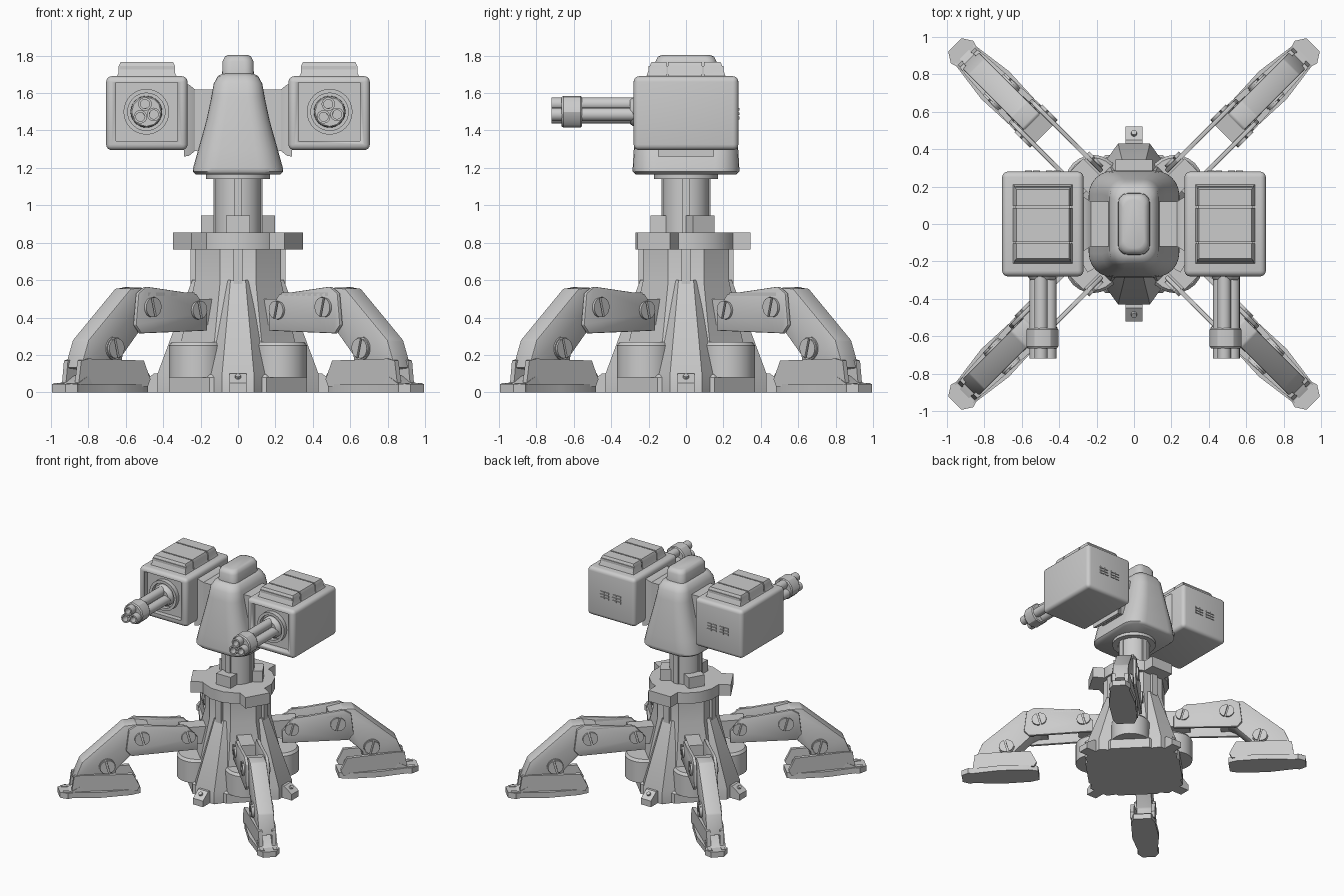
import bpy, bmesh, math
from math import radians, cos, sin, pi
from mathutils import Matrix

cube = bpy.data.objects.get("Cube")
if cube:
    bpy.data.objects.remove(cube)

GREY = bpy.data.materials.new("light_grey")
GREY.use_nodes = True
GREY.diffuse_color = (0.6, 0.6, 0.6, 1)
GREY.node_tree.nodes["Principled BSDF"].inputs["Base Color"].default_value = (0.6, 0.6, 0.6, 1)

# Side profile plane: u runs outward, v up, w sideways
SIDE = Matrix(((1, 0, 0, 0), (0, 0, -1, 0), (0, 1, 0, 0), (0, 0, 0, 1)))
# Depth plane: u = x, v = z, w = -y (towards the front)
FRONT = SIDE


def turn(deg):
    return Matrix.Rotation(radians(deg), 4, "Z")


def loft(name, rings, matrix=None, bevel=0.0, segs=2, smooth=30):
    """Skin a stack of equal-length 3D rings and cap both ends."""
    bm = bmesh.new()
    rows = [[bm.verts.new(p) for p in ring] for ring in rings]
    n = len(rows[0])
    for a, b in zip(rows, rows[1:]):
        for i in range(n):
            j = (i + 1) % n
            bm.faces.new((a[i], a[j], b[j], b[i]))
    bm.faces.new(rows[0][::-1])
    bm.faces.new(rows[-1])
    bmesh.ops.recalc_face_normals(bm, faces=bm.faces)
    if bevel:
        bmesh.ops.bevel(bm, geom=bm.edges[:], offset=bevel, segments=segs,
                        profile=0.5, affect="EDGES")
    mesh = bpy.data.meshes.new(name)
    if matrix:
        bm.transform(matrix)
    bm.to_mesh(mesh)
    bm.free()
    mesh.materials.append(GREY)
    obj = bpy.data.objects.new(name, mesh)
    bpy.context.collection.objects.link(obj)
    bpy.ops.object.select_all(action="DESELECT")
    obj.select_set(True)
    bpy.context.view_layer.objects.active = obj
    bpy.ops.object.shade_smooth_by_angle(angle=radians(smooth))
    return obj


def prism(name, pts, w0, w1, matrix=None, bevel=0.0):
    return loft(name, [[(u, v, w) for u, v in pts] for w in (w0, w1)], matrix, bevel)


def box(name, x, y, z, matrix=None, bevel=0.0, segs=2):
    rect = [(x[0], y[0]), (x[1], y[0]), (x[1], y[1]), (x[0], y[1])]
    return loft(name, [[(u, v, w) for u, v in rect] for w in z], matrix, bevel, segs)


def circle(r, n, cx=0, cy=0, start=0.0, sweep=2 * pi):
    return [(cx + r * cos(start + sweep * i / n), cy + r * sin(start + sweep * i / n))
            for i in range(n)]


def lathe(name, profile, n, matrix=None, start=0.0):
    return loft(name, [[(u, v, z) for u, v in circle(r, n, start=start)]
                       for r, z in profile], matrix)


def tube(name, outer, inner, z0, z1, n, matrix):
    """Open ended ring: outside, rim, inside wall and inner floor."""
    return lathe(name, [(outer, z0), (outer, z1), (inner, z1), (inner, z0 + 0.01)], n, matrix)


def rounded(hx, hy, rad, z, k=6):
    pts = []
    for q, (sx, sy) in enumerate(((1, 1), (-1, 1), (-1, -1), (1, -1))):
        for i in range(k + 1):
            a = pi / 2 * (q + i / k)
            pts.append((sx * (hx - rad) + rad * cos(a), sy * (hy - rad) + rad * sin(a), z))
    return pts


def bolt(name, u, v, w, r, matrix, out):
    """Slotted bolt head made of two half discs."""
    for k in range(2):
        a = radians(75) + k * pi
        half = [(u + r * cos(a + t) + 0.006 * cos(a + pi / 2),
                 v + r * sin(a + t) + 0.006 * sin(a + pi / 2))
                for t in [pi * i / 10 for i in range(11)]]
        prism(name, half, w, w + out * 0.014, matrix)


# Base plate and tower core
lathe("base_plate", [(0.40, 0), (0.40, 0.08), (0.385, 0.095)], 8, start=pi / 8)
lathe("tower_core", [(0.35, 0.09), (0.33, 0.27), (0.25, 0.59), (0.25, 0.77)], 8, start=pi / 8)
lathe("tower_front_drum", [(0.22, 0.55), (0.22, 0.855)], 24)

# Buttress fins with bolted toes
for a in range(0, 360, 90):
    m = turn(a)
    low = [(0.2, -.16), (.34, -.15), (.43, -.085), (.43, .085), (.34, .15), (.2, .16)]
    top = [(0.08, -.1), (.19, -.09), (.245, -.04), (.245, .04), (.19, .09), (.08, .1)]
    loft("buttress_fin", [[(u, v, 0.0) for u, v in low], [(u, v, 0.1) for u, v in low],
                          [(u, v, 0.6) for u, v in top]], m)
    prism("fin_toe", [(.3, 0), (.52, 0), (.52, .05), (.45, .1), (.3, .1)], -.045, .045, m @ SIDE)
    lathe("toe_bolt", [(.015, 0), (.015, .02)], 12,
          m @ Matrix.Translation((.478, 0, .075)) @ Matrix.Rotation(radians(35), 4, "Y"))
    box("upper_rib", (.2, .255), (-.025, .025), (.58, .77), m)
    box("neck_rib", (.1, .132), (-.02, .02), (.85, 1.15), m)

# Corner drums around the base
for a in range(45, 360, 90):
    lathe("corner_drum", [(.15, 0.08), (.15, .25), (.135, .27)], 24,
          turn(a) @ Matrix.Translation((.31, 0, 0)))

# Turning ring with three lugs, and the neck
lathe("turning_ring", [(.275, .765), (.275, .855)], 16, start=pi / 16)
for a in (90, 210, 330):
    box("ring_lug", (.2, .345), (-.1, .1), (.765, .855), turn(a))
    box("neck_block", (.08, .19), (-.065, .065), (.85, .945), turn(a + 60))
lathe("neck_column", [(.125, .84), (.125, 1.18)], 24)
lathe("neck_collar", [(.17, 1.14), (.17, 1.17)], 24)

# Head and cap
loft("head", [rounded(hx, hy, r, z) for z, hx, hy, r in (
    (1.165, .225, .27, .12), (1.18, .242, .285, .13), (1.2, .24, .285, .13),
    (1.29, .215, .28, .12), (1.45, .17, .26, .1), (1.58, .142, .24, .09),
    (1.65, .13, .225, .08), (1.69, .108, .2, .07), (1.705, .08, .17, .06))], smooth=50)
loft("head_cap", [rounded(hx, hy, .05, z) for z, hx, hy in (
    (1.68, .085, .165), (1.77, .083, .163), (1.795, .07, .15), (1.803, .055, .13))], smooth=50)

# Gun pods, one each side
for s in (-1, 1):
    cx = s * .4875
    at = Matrix.Translation((cx, 0, 1.4925))
    loft("shoulder_arm", [[(s * x, y, z) for y, z in (
        (-b, 1.455 - h), (b, 1.455 - h), (b, 1.455 + h), (-b, 1.455 + h))]
        for x, b, h in ((.08, .12, .165), (.23, .12, .165), (.262, .14, .19), (.29, .15, .195))])
    pod = box("gun_pod", (-.2175, .2175), (-.28, .28), (-.1975, .1975), at, .03, 4)
    # sunken front panel, cut with a hidden block
    cutter = box("pod_cutter", (-.165, .165), (-.4, -.24), (-.15, .165), at)
    cutter.hide_render = True
    cutter.hide_set(True)
    cut = pod.modifiers.new("front_recess", "BOOLEAN")
    cut.object = cutter
    cut.solver = "EXACT"
    # stepped roof in three bands
    for y0, y1 in ((-.215, -.105), (-.095, .085), (.095, .215)):
        e0, e1 = (.03 if y0 < -.2 else 0), (.03 if y1 > .2 else 0)
        loft("pod_roof", [[(cx - h, y0 + e0 * k, z), (cx + h, y0 + e0 * k, z),
                           (cx + h, y1 - e1 * k, z), (cx - h, y1 - e1 * k, z)]
                          for h, z, k in ((.165, 1.68, 0), (.152, 1.705, .3),
                                          (.15, 1.745, .7), (.14, 1.765, 1))])
    box("pod_roof_core", (cx - .145, cx + .145), (-.2, .2), (1.68, 1.745))
    # rear vents: two groups of three slats
    for gx in (-.055, .055):
        for k in (-1, 0, 1):
            for hx in (-.021, .021):
                box("rear_vent_slat", (cx + gx + hx - .018, cx + gx + hx + .018), (.275, .287),
                    (1.483 + k * .023, 1.497 + k * .023))
    # rotary gun
    gun = Matrix.Translation((s * .49, 0, 1.5)) @ FRONT
    tube("gun_mount", .122, .1, .23, .275, 32, gun)
    lathe("gun_hub", [(.085, .23), (.085, .27), (.065, .3)], 24, gun)
    for k in range(3):
        a = radians(100 + 120 * k)
        tube("gun_barrel", .036, .024, .24, .72, 16,
             gun @ Matrix.Translation((.042 * cos(a), .042 * sin(a), 0)))
    lathe("barrel_spine", [(.022, .25), (.022, .69)], 12, gun)
    lathe("barrel_clamp", [(.078, .555), (.085, .565), (.085, .655), (.078, .665)], 12, gun)

# Four folding legs
ARM = [(.32, .33), (.32, .43), (.4, .525), (.78, .565), (.84, .53), (.86, .36), (.82, .315)]
SHIN = [(.72, .50), (.78, .56), (.87, .555), (1.19, .28), (1.25, .13), (.95, .1),
        (.93, .2), (.8, .33), (.72, .37)]
SOLE = [(.75, -.07), (.82, -.095), (1.05, -.105), (1.27, -.075), (1.3, -.085), (1.355, -.05)]
WALL = [(.78, .03), (.76, .07), (.81, .17), (1.2, .18), (1.25, .17), (1.27, .03)]
for a in range(45, 360, 90):
    m = turn(a)
    side = m @ SIDE
    box("hip_lug", (.2, .44), (-.055, .055), (.36, .5), m)
    prism("shin", SHIN, -.062, .062, side, .008)
    prism("foot_sole", SOLE + [(u, -v) for u, v in SOLE[::-1]], 0, .045, m)
    prism("foot_filler", [(.8, .03), (.82, .09), (1.2, .09), (1.3, .035)], -.07, .07, side)
    lathe("ankle_pin", [(.062, -.072), (.062, .072)], 24,
          side @ Matrix.Translation((1.0, .235, 0)))
    for t in (-1, 1):
        prism("arm_plate", ARM, t * .066, t * .09, side, .005)
        # foot side wall bends in towards the toe
        loft("foot_wall", [[(u, v, t * (w - max(0, u - 1.05) * .16)) for u, v in WALL]
                           for w in (.068, .098)], side)
        box("arm_top_rail", (.42, .77), (t * .078 - .012, t * .078 + .012), (.545, .565),
            m @ Matrix.Translation((0, 0, -.03)))
        box("toe_lug", (1.27, 1.33), (t * .05 - .015, t * .05 + .015), (.01, .05), m)
        for u, v, w, r in ((.39, .44, .09, .048), (.74, .455, .09, .052), (1.0, .235, .07, .052)):
            bolt("leg_bolt", u, v, t * w, r, side, t)
    prism("arm_end_web", [(.68, .36), (.68, .53), (.78, .55), (.8, .36)], -.07, .07, side)
